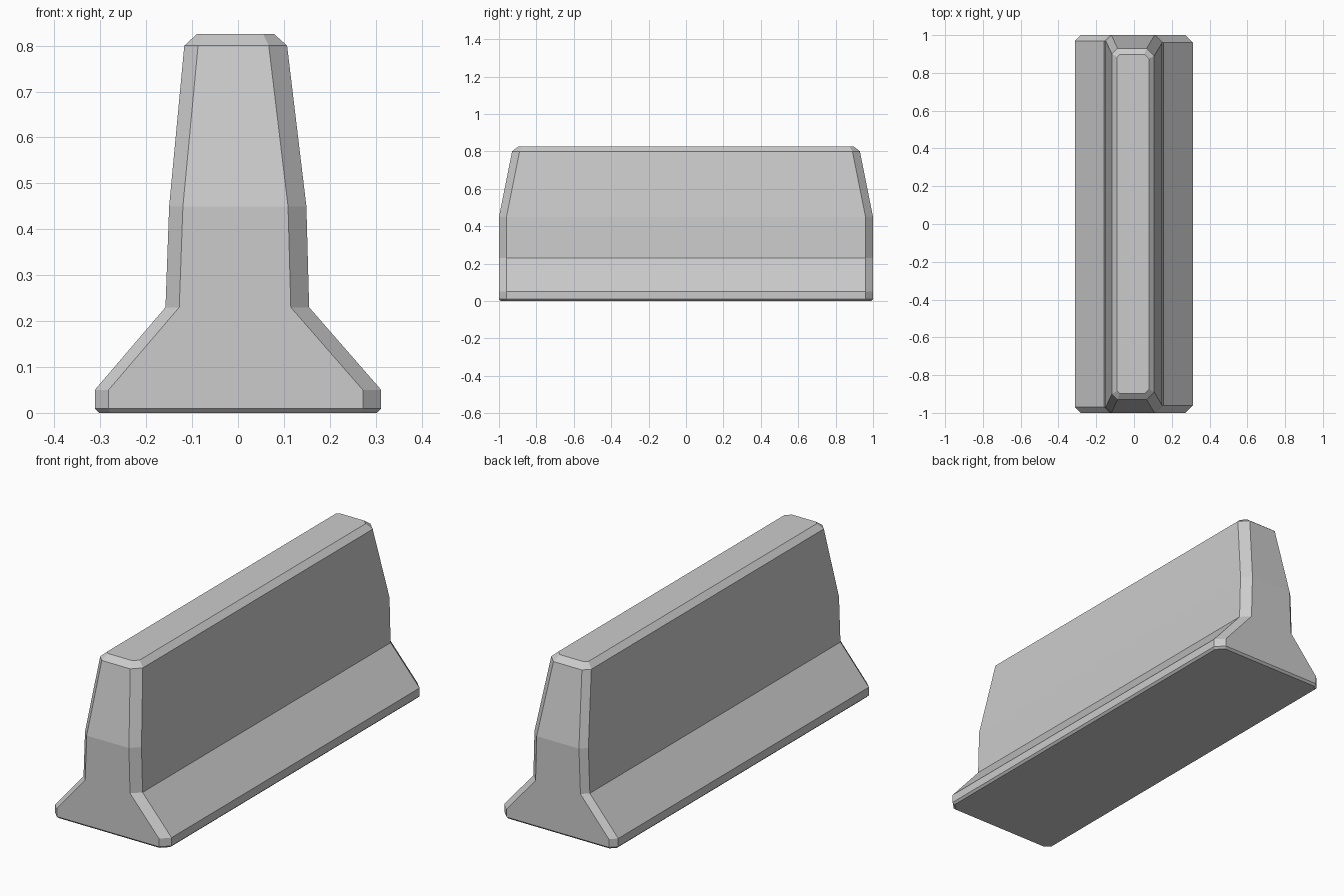
import bpy, bmesh

if "Cube" in bpy.data.objects:
    bpy.data.objects.remove(bpy.data.objects["Cube"])

# Cross-section rings: z, left x, right x, half length, left corner cut, right corner cut
RINGS = [
    (0.00, -0.302, 0.302, 0.99, 0.024, 0.034),
    (0.01, -0.312, 0.312, 1.00, 0.03, 0.04),
    (0.05, -0.312, 0.312, 1.00, 0.03, 0.04),
    (0.23, -0.158, 0.155, 1.00, 0.03, 0.04),
    (0.45, -0.150, 0.149, 1.00, 0.03, 0.04),
    (0.80, -0.117, 0.107, 0.93, 0.03, 0.04),
    (0.825, -0.090, 0.079, 0.898, 0.014, 0.024),
]


def ring(bm, z, left, right, y, cl, cr):
    """Rectangle with cut corners, counter-clockwise seen from above."""
    pts = [(left + cl, -y), (right - cr, -y), (right, -y + cr), (right, y - cr),
           (right - cr, y), (left + cl, y), (left, y - cl), (left, -y + cl)]
    return [bm.verts.new((px, py, z)) for px, py in pts]


# Concrete barrier body: lofted rings with flat faces
bm = bmesh.new()
loops = [ring(bm, *r) for r in RINGS]
for a, b in zip(loops, loops[1:]):
    for i in range(8):
        j = (i + 1) % 8
        bm.faces.new((a[i], a[j], b[j], b[i]))
bm.faces.new(loops[0][::-1])
bm.faces.new(loops[-1])
bmesh.ops.recalc_face_normals(bm, faces=bm.faces)

mesh = bpy.data.meshes.new("road_barrier")
bm.to_mesh(mesh)
bm.free()
bpy.context.collection.objects.link(bpy.data.objects.new("road_barrier", mesh))
